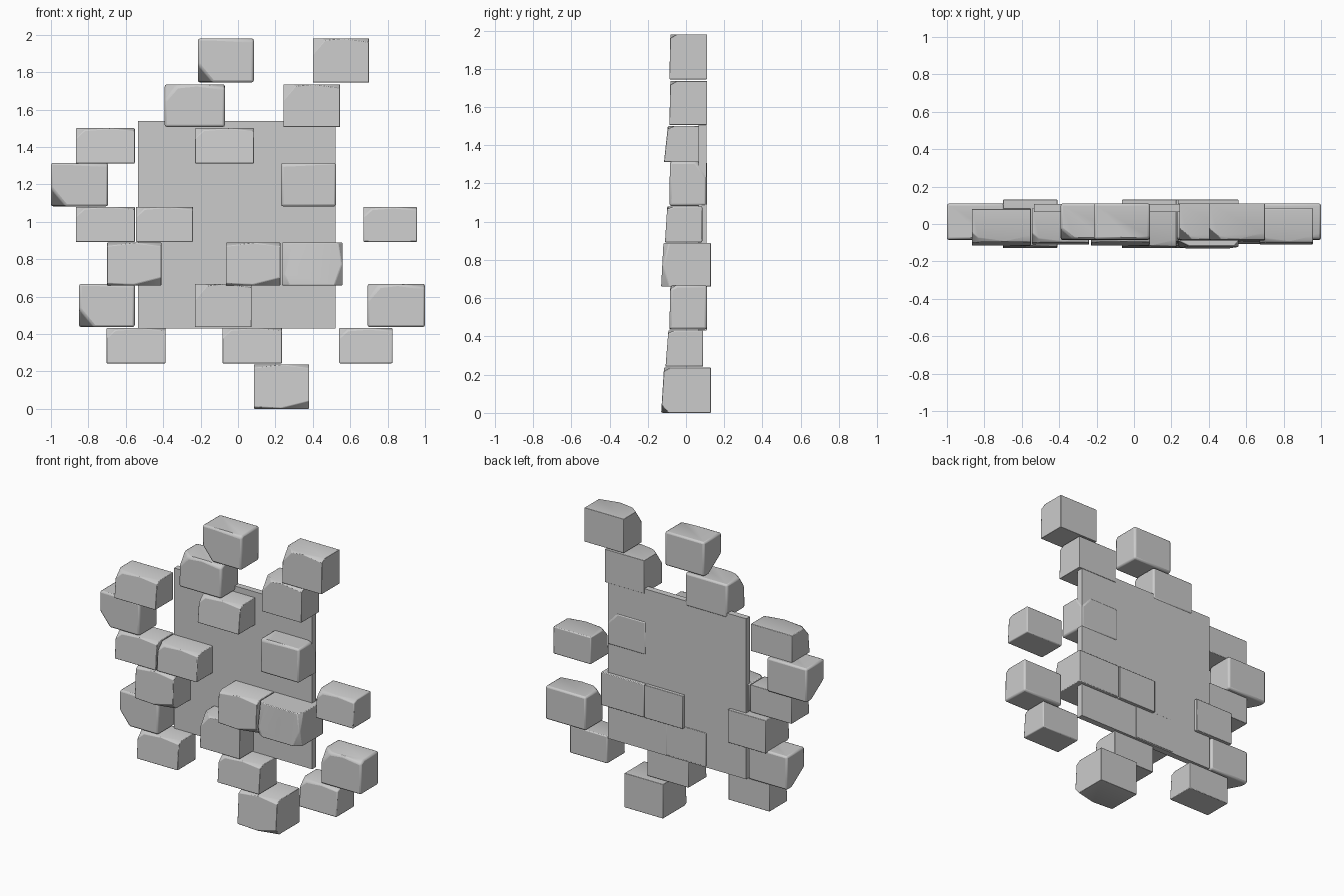
import bpy, bmesh
from mathutils import Vector

if "Cube" in bpy.data.objects:
    bpy.data.objects.remove(bpy.data.objects["Cube"])

# Chips: (corner signs x,y,z), (cut length along x,y,z; 0 = runs along that axis)
WAVE = [((-1, -1, 1), (.17, .03, .018)), ((1, -1, 1), (.15, .035, .02))]
TOP_CHIP = [((-1, -1, 1), (.075, .06, .085))] + WAVE
LOW_CHIP = [((-1, -1, -1), (.08, .15, .10)), ((1, -1, 1), (.2, .02, .012))]
SLOPED = [((-1, -1, 1), (.06, .05, .05)), ((-1, -1, 1), (.2, .03, .015)),
          ((1, -1, 1), (.15, .035, .015))]
DENTED = [((1, -1, -1), (.17, .04, .045)), ((-1, -1, -1), (.25, .02, .012))] + WAVE
TURNED = [((1, 1, 1), (.075, .06, .085)), ((-1, -1, 1), (.2, .015, .01))]
SIDEWAYS = [((1, -1, -1), (.045, .04, .16)), ((1, -1, 1), (.025, .03, .12)),
            ((-1, -1, 1), (.06, .03, .17)), ((-1, -1, -1), (.04, .025, .12))]


def finish(ob, width):
    mod = ob.modifiers.new("worn_edges", 'BEVEL')
    mod.width, mod.segments = width, 2
    mod.limit_method, mod.angle_limit = 'ANGLE', 0.6
    bpy.ops.object.select_all(action='DESELECT')
    ob.select_set(True)
    bpy.context.view_layer.objects.active = ob
    bpy.ops.object.shade_smooth_by_angle(angle=0.6)


def block(name, x, y, z, chips=(), lean=0.0, bevel=0.012):
    """Box between the x, y and z limits, clipped by chips, front leaning back."""
    c = Vector([(a + b) / 2 for a, b in (x, y, z)])
    h = Vector([(b - a) / 2 for a, b in (x, y, z)])
    bm = bmesh.new()
    bmesh.ops.create_cube(bm, size=2)
    for v in bm.verts:
        v.co = Vector([v.co[i] * h[i] for i in range(3)])
        if v.co.y < 0 and v.co.z > 0:
            v.co.y += lean
    for sign, cut in chips:
        corner = Vector([sign[i] * h[i] for i in range(3)])
        if sign[1] < 0 and sign[2] > 0:
            corner.y += lean
        normal = Vector([s / d if d else 0 for s, d in zip(sign, cut)])
        # the plane lies where sum(distance / cut) = 1 from the corner
        point = corner - normal / normal.length_squared
        bmesh.ops.bisect_plane(bm, geom=bm.verts[:] + bm.edges[:] + bm.faces[:],
                               plane_co=point, plane_no=normal, clear_outer=True)
        bmesh.ops.holes_fill(bm, edges=bm.edges[:], sides=0)
    bmesh.ops.remove_doubles(bm, verts=bm.verts[:], dist=0.002)
    bmesh.ops.recalc_face_normals(bm, faces=bm.faces[:])
    me = bpy.data.meshes.new(name)
    bm.to_mesh(me)
    bm.free()
    ob = bpy.data.objects.new(name, me)
    ob.location = c
    bpy.context.collection.objects.link(ob)
    if bevel:
        finish(ob, bevel)
    return ob


# Plaster panel behind the bricks
block("wall_panel", (-.535, .522), (.065, .107), (.43, 1.54), bevel=0)

# Courses: z limits, y limits, front lean, bricks as (x min, x max, chips)
MID, FULL = (-.087, .11), (-.13, .13)
courses = [
    ((1.745, 1.98), MID, .005, [(-.215, .085, LOW_CHIP), (.4, .7, TOP_CHIP)]),
    ((1.507, 1.735), MID, .005, [(-.392, -.07, TOP_CHIP), (.243, .545, TOP_CHIP)]),
    ((1.312, 1.5), (-.115, .08), .02, [(-.867, -.552, SLOPED), (-.23, .085, SLOPED)]),
    ((1.082, 1.315), MID, .003, [(-1, -.695, LOW_CHIP), (.23, .525, TURNED)]),
    ((.892, 1.08), (-.11, .085), .012, [(-.867, -.552, SLOPED), (-.545, -.24, SLOPED),
                                       (.67, .957, SLOPED)]),
    ((.66, .888), FULL, .012, [(-.7, -.41, DENTED), (-.065, .227, DENTED),
                               (.234, .56, SIDEWAYS)]),
    ((.437, .668), MID, .005, [(-.85, -.552, LOW_CHIP), (-.23, .072, TOP_CHIP),
                               (.692, 1, TOP_CHIP)]),
    ((.243, .432), (-.107, .09), .015, [(-.702, -.388, SLOPED), (-.083, .235, SLOPED),
                                       (.54, .827, SLOPED)]),
    ((0, .237), FULL, .015, [(.085, .38, DENTED)]),
]
for row, (z, y, lean, bricks) in enumerate(courses):
    for n, (x0, x1, chips) in enumerate(bricks):
        block(f"brick_{row + 1}_{n + 1}", (x0, x1), y, z, chips, lean)
